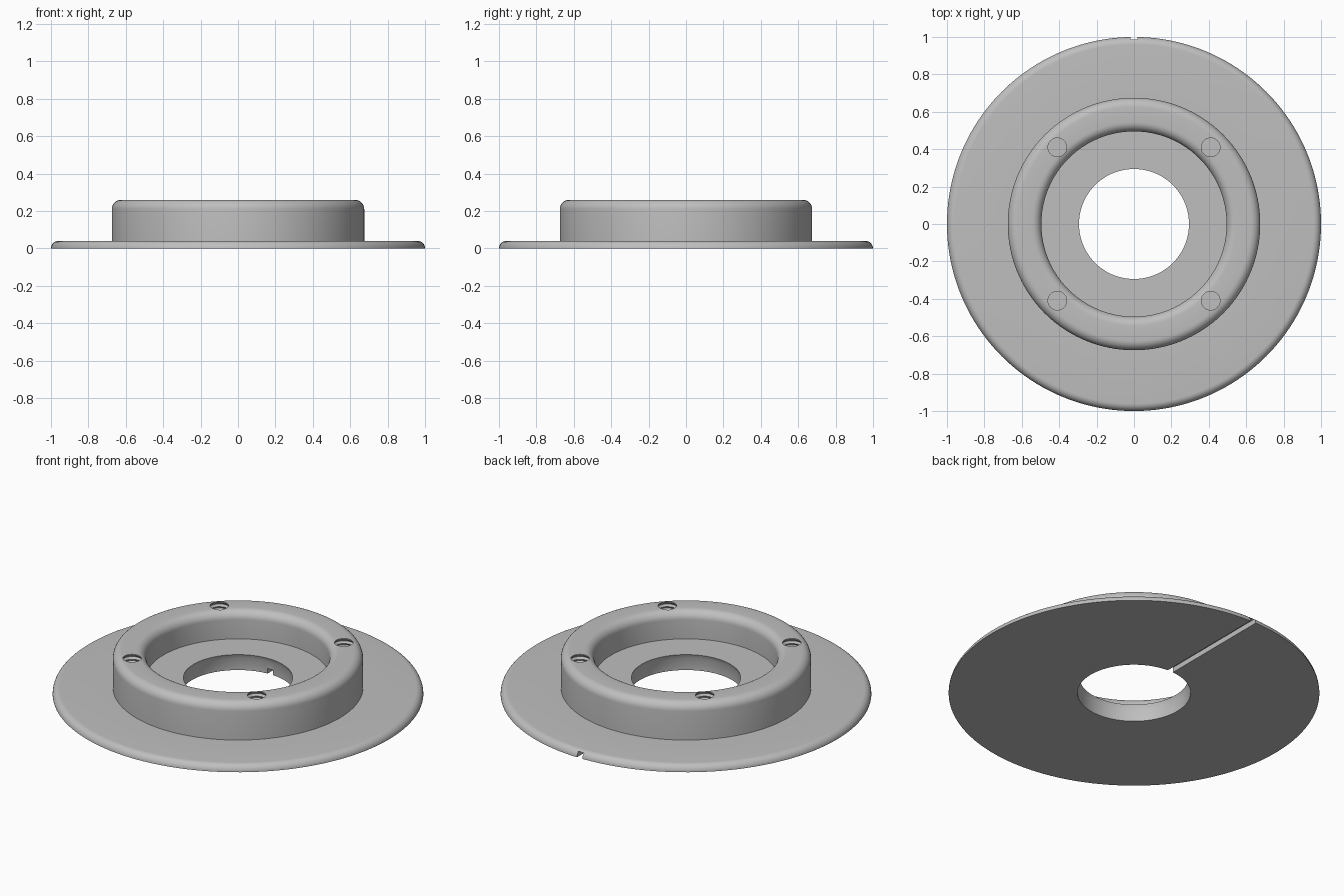
import bpy, bmesh
from math import sin, cos, pi, radians

cube = bpy.data.objects.get("Cube")
if cube:
    bpy.data.objects.remove(cube, do_unlink=True)

grey = bpy.data.materials.new("plain grey")
grey.use_nodes = True
COLOUR = (0.52, 0.52, 0.52, 1)
grey.diffuse_color = COLOUR
grey.node_tree.nodes["Principled BSDF"].inputs["Base Color"].default_value = COLOUR


def arc(cx, cz, r, start, end, steps=8):
    """Points of a fillet in the radius/height plane, angles in degrees."""
    angles = [radians(start + (end - start) * i / steps) for i in range(steps + 1)]
    return [(cx + r * cos(a), cz + r * sin(a)) for a in angles]


def lathe(name, profile, segments, closed, location=(0, 0, 0)):
    """Turn a radius/height profile around the vertical axis."""
    bm = bmesh.new()
    verts = [bm.verts.new((r, 0, z)) for r, z in profile]
    pairs = list(zip(verts, verts[1:]))
    if closed:
        pairs.append((verts[-1], verts[0]))
    edges = [bm.edges.new(p) for p in pairs]
    bmesh.ops.spin(bm, geom=verts + edges, cent=(0, 0, 0), axis=(0, 0, 1),
                   angle=2 * pi, steps=segments)
    bmesh.ops.remove_doubles(bm, verts=bm.verts, dist=0.0001)
    bmesh.ops.recalc_face_normals(bm, faces=bm.faces)
    mesh = bpy.data.meshes.new(name)
    bm.to_mesh(mesh)
    bm.free()
    obj = bpy.data.objects.new(name, mesh)
    obj.location = location
    obj.data.materials.append(grey)
    bpy.context.collection.objects.link(obj)
    return obj


# Main body: flange, raised ring, recess and bore in one turned profile
RIM, RING, RECESS, BORE = 1.0, 0.675, 0.495, 0.294
THICK, TOP, FLOOR, ROUND = 0.04, 0.26, 0.097, 0.05
profile = [(BORE + 0.011, 0), (RIM, 0)]
profile += arc(RIM - THICK, 0, THICK, 0, 90)[1:]
profile += [(RING, THICK)]
profile += arc(RING - ROUND, TOP - ROUND, ROUND, 0, 90)
profile += arc(RECESS + ROUND, TOP - ROUND, ROUND, 90, 180)
profile += [(RECESS, FLOOR), (BORE, FLOOR), (BORE + 0.011, 0.07)]
body = lathe("flanged_ring", profile, 160, True)

# Threaded hole cutters, evenly placed on the raised ring
cutters = []
HOLE, PITCH, DEPTH = 0.05, 0.024, 6
thread = [(0, TOP + 0.03), (HOLE, TOP + 0.03)]
for i in range(DEPTH):
    z = TOP - 0.006 - i * PITCH
    thread += [(HOLE, z), (HOLE + 0.009, z - PITCH / 2)]
bottom = TOP - 0.006 - DEPTH * PITCH
thread += [(HOLE, bottom), (0, bottom)]
for x in (-0.41, 0.41):
    for y in (-0.41, 0.41):
        cutters.append(lathe("hole_cutter", thread, 32, False, (x, y, 0)))

# Groove cutter: underside channel from the bore to the back rim
bpy.ops.mesh.primitive_cube_add(size=1, location=(0, 0.6, 0))
groove = bpy.context.object
groove.name = "groove_cutter"
groove.scale = (0.036, 1.0, 0.06)
groove.data.materials.append(grey)
cutters.append(groove)

# Cut the body and remove the helpers
bpy.context.view_layer.objects.active = body
for cutter in cutters:
    cutter.hide_render = True
    mod = body.modifiers.new("cut", "BOOLEAN")
    mod.operation = "DIFFERENCE"
    mod.solver = "EXACT"
    mod.object = cutter
    bpy.ops.object.modifier_apply(modifier=mod.name)
for cutter in cutters:
    bpy.data.objects.remove(cutter, do_unlink=True)

bpy.ops.object.select_all(action="DESELECT")
body.select_set(True)
bpy.context.view_layer.objects.active = body
bpy.ops.object.shade_smooth_by_angle(angle=radians(30))
